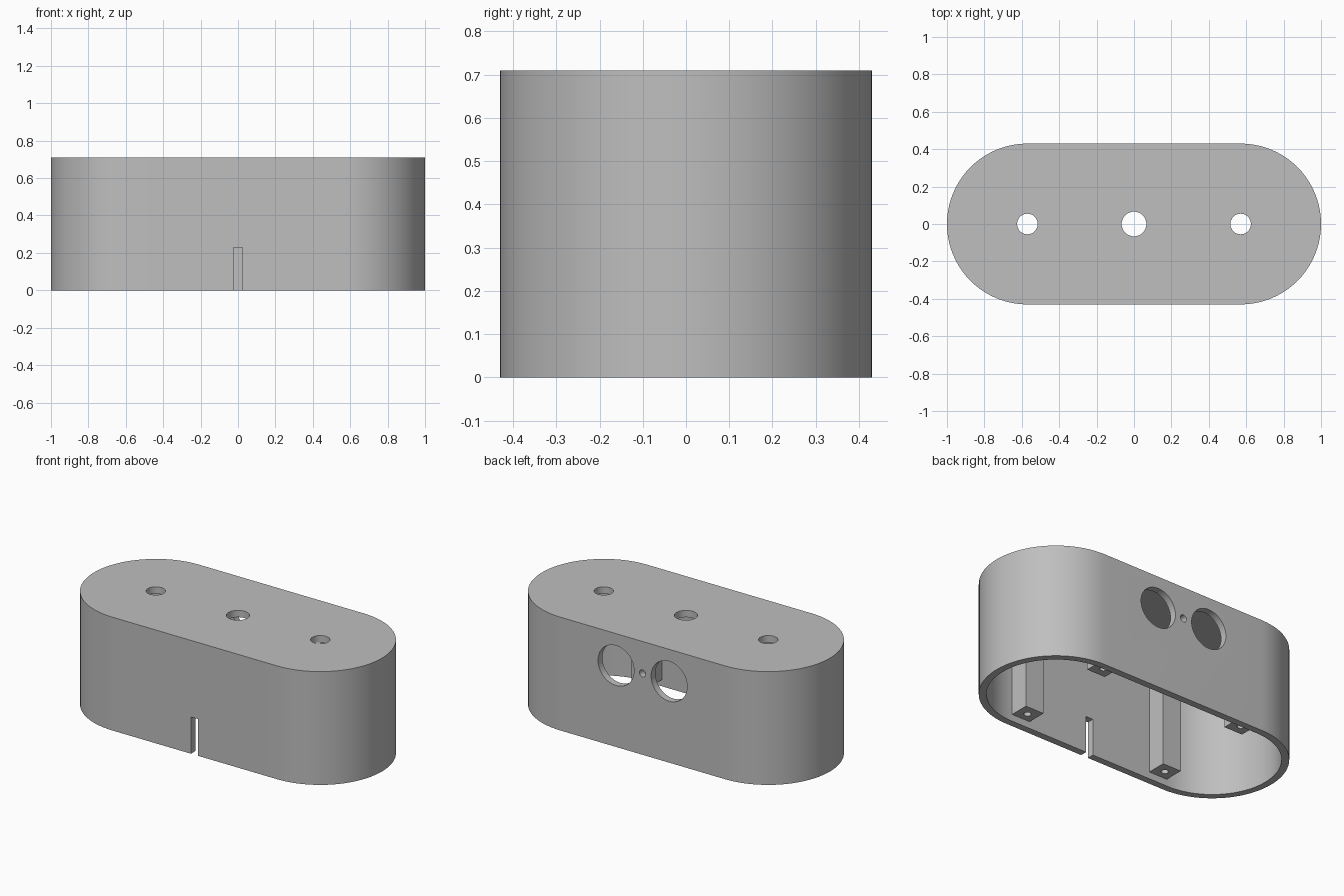
import bpy
import bmesh
from math import pi, sin, cos
from mathutils import Matrix, Vector

if "Cube" in bpy.data.objects:
    bpy.data.objects.remove(bpy.data.objects["Cube"])

HEIGHT, RADIUS, CAP_X, WALL = 0.71, 0.43, 0.57, 0.043
POST_X, POST_Y, POST_W, POST_BOTTOM = 0.5, 0.33, 0.128, 0.043

grey = bpy.data.materials.new("plain grey")
grey.use_nodes = True
colour = (0.52, 0.52, 0.52, 1)
grey.diffuse_color = colour
grey.node_tree.nodes["Principled BSDF"].inputs["Base Color"].default_value = colour


def finish(name, bm):
    bmesh.ops.recalc_face_normals(bm, faces=bm.faces)
    mesh = bpy.data.meshes.new(name)
    bm.to_mesh(mesh)
    bm.free()
    mesh.materials.append(grey)
    obj = bpy.data.objects.new(name, mesh)
    bpy.context.collection.objects.link(obj)
    return obj


def add_box(bm, centre, size):
    matrix = Matrix.Translation(centre) @ Matrix.Diagonal((*size, 1))
    bmesh.ops.create_cube(bm, size=1, matrix=matrix)


def add_cylinder(bm, centre, radius, depth, along_y=False):
    turn = Matrix.Rotation(pi / 2 if along_y else 0, 4, "X")
    bmesh.ops.create_cone(bm, cap_ends=True, segments=48, radius1=radius, radius2=radius,
                          depth=depth, matrix=Matrix.Translation(centre) @ turn)


def stadium(name, radius, bottom, top, steps=40):
    """Upright prism with two round ends."""
    bm = bmesh.new()
    ring = []
    for side in (1, -1):
        for i in range(steps + 1):
            a = pi * i / steps - pi / 2
            ring.append(bm.verts.new((side * (CAP_X + radius * cos(a)), side * radius * sin(a), bottom)))
    base = bm.faces.new(ring)
    walls = bmesh.ops.extrude_face_region(bm, geom=[base])["geom"]
    moved = [v for v in walls if isinstance(v, bmesh.types.BMVert)]
    bmesh.ops.translate(bm, verts=moved, vec=Vector((0, 0, top - bottom)))
    return finish(name, bm)


def boolean(target, tool, operation="DIFFERENCE"):
    mod = target.modifiers.new(tool.name, "BOOLEAN")
    mod.operation, mod.solver, mod.object = operation, "EXACT", tool
    bpy.context.view_layer.objects.active = target
    bpy.ops.object.modifier_apply(modifier=mod.name)
    bpy.data.objects.remove(tool)


# Hollow shell, open underneath
housing = stadium("housing", RADIUS, 0, HEIGHT)
boolean(housing, stadium("cavity", RADIUS - WALL, -0.1, HEIGHT - WALL))

# Four corner screw posts, merged into the wall and the roof
posts, screws = bmesh.new(), bmesh.new()
post_top = HEIGHT - WALL / 2
for sx in (-1, 1):
    for sy in (-1, 1):
        x, y = sx * POST_X, sy * POST_Y
        add_box(posts, (x, y, (POST_BOTTOM + post_top) / 2), (POST_W, POST_W, post_top - POST_BOTTOM))
        add_cylinder(screws, (x, y, POST_BOTTOM + 0.1), 0.021, 0.4)
boolean(housing, finish("screw_posts", posts), "UNION")
boolean(housing, finish("screw_holes", screws))

# Three holes in the roof, three in the back wall and a cable slot in the front wall
holes = bmesh.new()
for x, r in ((-CAP_X, 0.055), (0, 0.066), (CAP_X, 0.055)):
    add_cylinder(holes, (x, 0, HEIGHT), r, 0.2)
for x, r in ((-0.184, 0.125), (0, 0.022), (0.184, 0.125)):
    add_cylinder(holes, (x, RADIUS, 0.51), r, 0.2, along_y=True)
add_box(holes, (0, -RADIUS, 0.065), (0.05, 0.2, 0.33))
boolean(housing, finish("openings", holes))

# Smooth round walls with crisp edges
bpy.ops.object.select_all(action="DESELECT")
housing.select_set(True)
bpy.context.view_layer.objects.active = housing
bpy.ops.object.shade_smooth_by_angle(angle=pi / 6)
